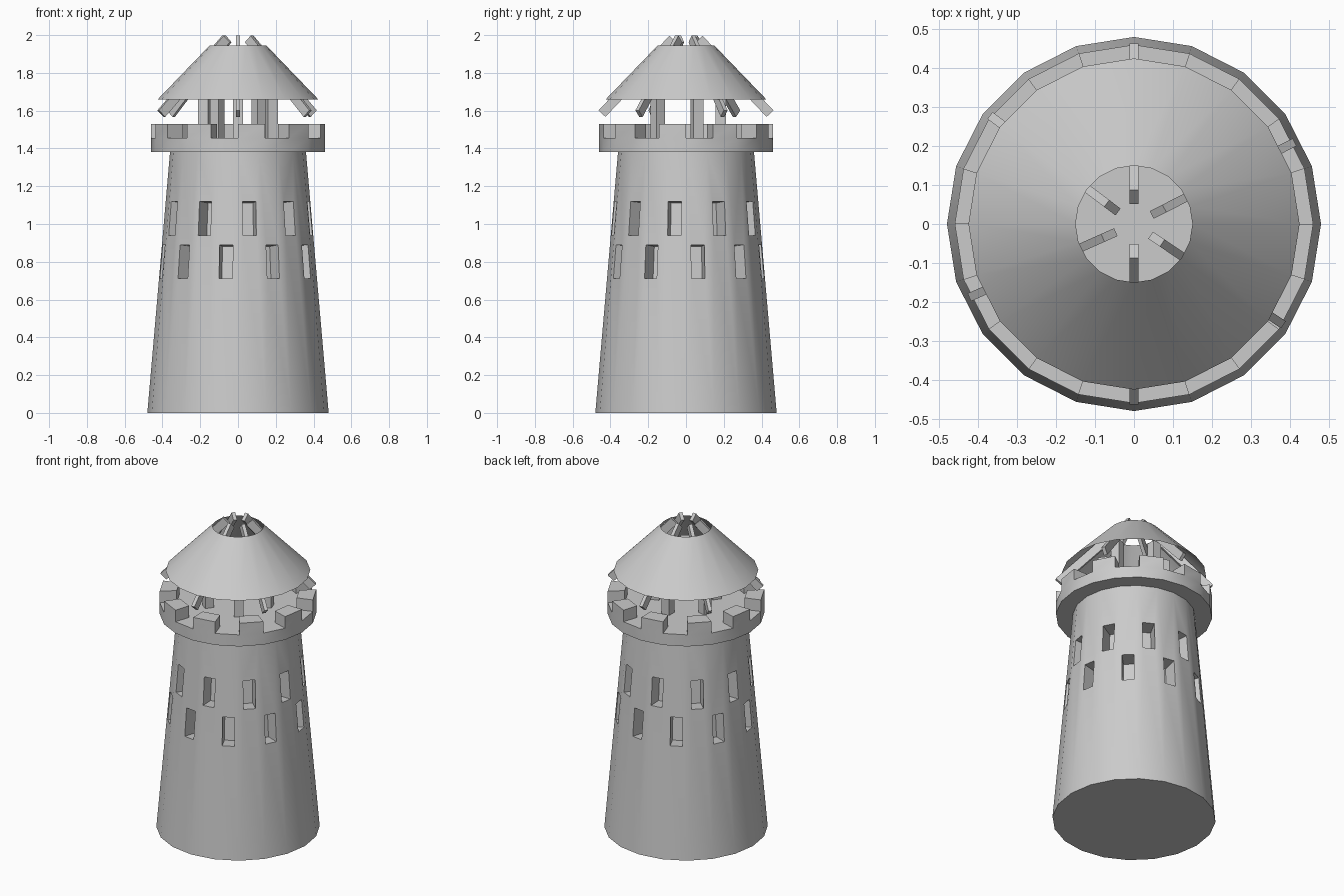
import bpy, bmesh
from math import radians, cos, sin, pi, atan2
from mathutils import Matrix, Vector

if "Cube" in bpy.data.objects:
    bpy.data.objects.remove(bpy.data.objects["Cube"])

SIDES = 20


def finish(name, bm, smooth=False):
    bmesh.ops.recalc_face_normals(bm, faces=bm.faces)
    me = bpy.data.meshes.new(name)
    bm.to_mesh(me)
    bm.free()
    ob = bpy.data.objects.new(name, me)
    bpy.context.collection.objects.link(ob)
    bpy.ops.object.select_all(action='DESELECT')
    ob.select_set(True)
    bpy.context.view_layer.objects.active = ob
    if smooth:
        bpy.ops.object.shade_smooth_by_angle(angle=radians(30))
    return ob


def ring(bm, r, z):
    return [bm.verts.new((r * cos(2 * pi * i / SIDES), r * sin(2 * pi * i / SIDES), z))
            for i in range(SIDES)]


def bridge(bm, a, b):
    n = len(a)
    return [bm.faces.new((a[i], a[(i + 1) % n], b[(i + 1) % n], b[i])) for i in range(n)]


def box(bm, size, matrix):
    bmesh.ops.create_cube(bm, size=1, matrix=matrix @ Matrix.Diagonal((*size, 1)))


def around(deg, pos, tilt=0):
    """Place at radius/height, turned about z, pitched in the radial plane."""
    return (Matrix.Rotation(radians(deg), 4, 'Z') @ Matrix.Translation(pos)
            @ Matrix.Rotation(tilt, 4, 'Y'))


# Window cutters: two staggered rows of ten
bm = bmesh.new()
for start, z, wall in ((9, 1.03, 0.386), (-9, 0.80, 0.406)):
    for i in range(10):
        box(bm, (0.20, 0.072, 0.18), around(-90 + start + 36 * i, (wall, 0, z), -0.087))
cutter = finish("window_cutter", bm)
cutter.hide_render = True

# Tapered tower wall with recessed windows
bm = bmesh.new()
low, high = ring(bm, 0.48, 0), ring(bm, 0.36, 1.38)
bridge(bm, low, high)
bm.faces.new(low[::-1])
bm.faces.new(high)
tower = finish("tower", bm)
mod = tower.modifiers.new("windows", 'BOOLEAN')
mod.operation = 'DIFFERENCE'
mod.solver = 'EXACT'
mod.object = cutter
bpy.ops.object.modifier_apply(modifier=mod.name)
bpy.data.objects.remove(cutter)
bpy.ops.object.shade_smooth_by_angle(angle=radians(30))

# Gallery slab with battlements raised on alternate segments
bm = bmesh.new()
bottom, outer, inner = ring(bm, 0.46, 1.38), ring(bm, 0.46, 1.455), ring(bm, 0.36, 1.455)
bridge(bm, bottom, outer)
rim = bridge(bm, outer, inner)
bm.faces.new(inner)
bm.faces.new(bottom[::-1])
# segment 15 starts at the front (-y) and carries a merlon
for i in range(1, SIDES, 2):
    res = bmesh.ops.extrude_discrete_faces(bm, faces=[rim[i]])["faces"][0]
    side = bmesh.ops.extrude_face_region(bm, geom=[res])["geom"]
    top = [v for v in side if isinstance(v, bmesh.types.BMVert)]
    bmesh.ops.translate(bm, verts=top, vec=(0, 0, 0.075))
    if res.is_valid:
        bmesh.ops.delete(bm, geom=[res], context='FACES_ONLY')
bmesh.ops.remove_doubles(bm, verts=bm.verts, dist=0.0001)
finish("battlement_gallery", bm, True)

# Posts carrying the roof
bm = bmesh.new()
for i in range(5):
    box(bm, (0.055, 0.055, 0.34), around(90 + 72 * i, (0.185, 0, 1.62)))
finish("roof_posts", bm)

# Open conical roof shell
bm = bmesh.new()
bridge(bm, ring(bm, 0.425, 1.66), ring(bm, 0.15, 1.945))
finish("roof", bm, True)

# Sloping rafters under the roof
bm = bmesh.new()
tilt = atan2(0.395, 0.375)
for deg in (90, 27, -34, -90, 204, 143):
    box(bm, (0.545, 0.022, 0.05), around(deg, (0.257, 0, 1.782), tilt))
finish("rafters", bm)
